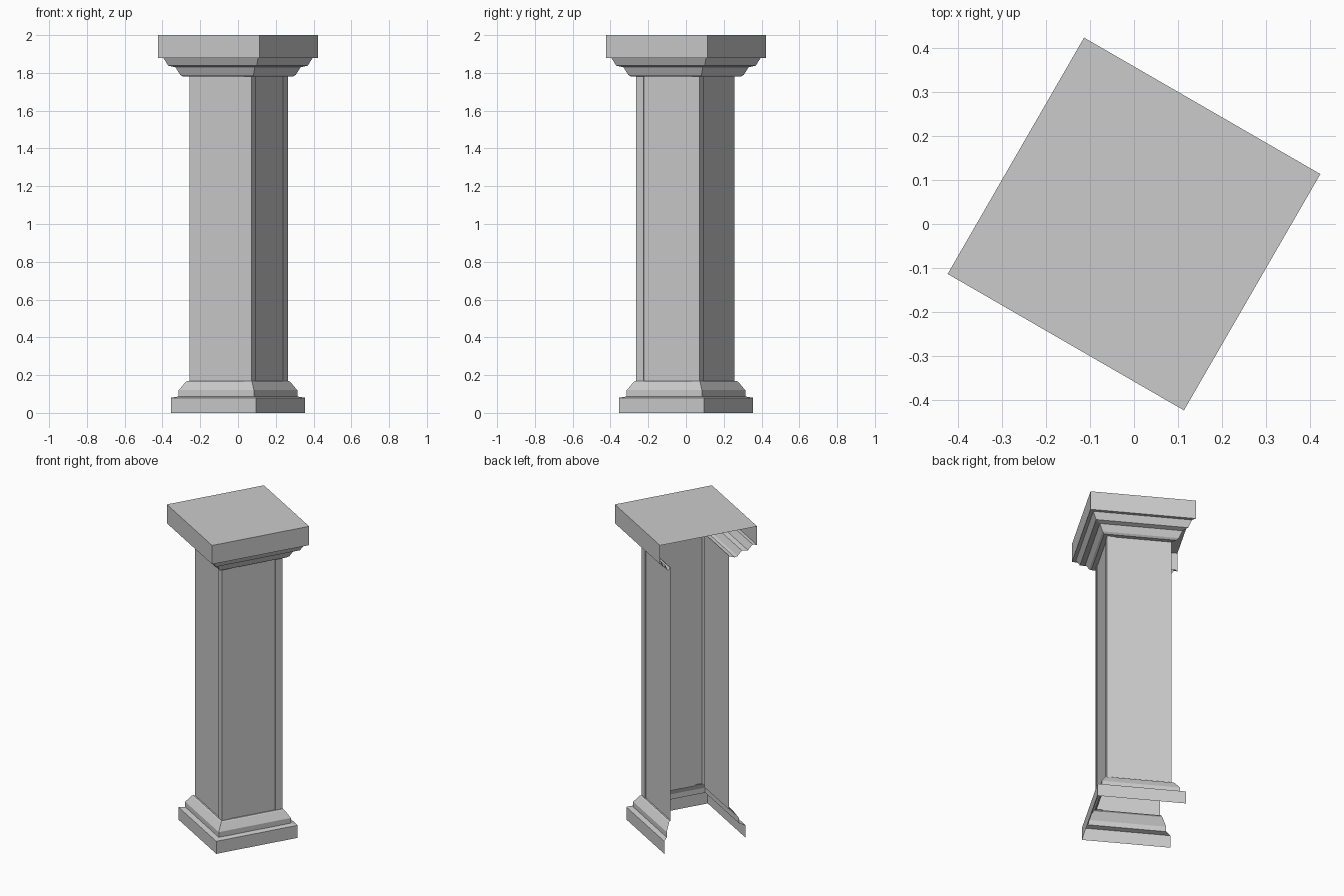
import bpy, bmesh, math

if "Cube" in bpy.data.objects:
    bpy.data.objects.remove(bpy.data.objects["Cube"])

TURN = math.radians(-30)   # the whole pedestal is turned about z
WALL = 0.187               # half width of the shaft
TRIM = 0.193               # half width over the corner trims
STRIP = 0.148              # where each corner trim begins


def u_path(r):
    """Three sides of a square, open towards local -x."""
    return [(-r, -r), (r, -r), (r, r), (-r, r)]


def shell(name, rings, lid=False):
    """Skin a stack of (path, z) rings, bottom to top; optional top face."""
    bm = bmesh.new()
    rows = [[bm.verts.new((x, y, z)) for x, y in path] for path, z in rings]
    for low, high in zip(rows, rows[1:]):
        for i in range(len(low) - 1):
            bm.faces.new((low[i], low[i + 1], high[i + 1], high[i]))
    if lid:
        bm.faces.new(rows[-1])
    mesh = bpy.data.meshes.new(name)
    bm.to_mesh(mesh)
    bm.free()
    obj = bpy.data.objects.new(name, mesh)
    obj.rotation_euler.z = TURN
    bpy.context.collection.objects.link(obj)
    return obj


# Stepped base moulding, open at the bottom and on one side
base = [(0.26, 0), (0.26, 0.08), (0.23, 0.087), (0.23, 0.12),
        (0.202, 0.165), (0.195, 0.17), (WALL, 0.17)]
shell("base", [(u_path(r), z) for r, z in base])

# Shaft with slightly raised corner trims on the closed side
half = [(-WALL, -WALL), (STRIP, -WALL), (STRIP, -TRIM), (TRIM, -TRIM),
        (TRIM, -STRIP), (WALL, -STRIP)]
outline = half + [(x, -y) for x, y in reversed(half)]
shell("shaft", [(outline, 0.165), (outline, 1.785)])

# Stepped cap moulding under a square slab
cap = [(WALL, 1.78), (0.213, 1.78), (0.224, 1.79), (0.243, 1.83),
       (0.27, 1.838), (0.29, 1.88), (0.31, 1.88), (0.31, 2.0)]
shell("cap", [(u_path(r), z) for r, z in cap], lid=True)
